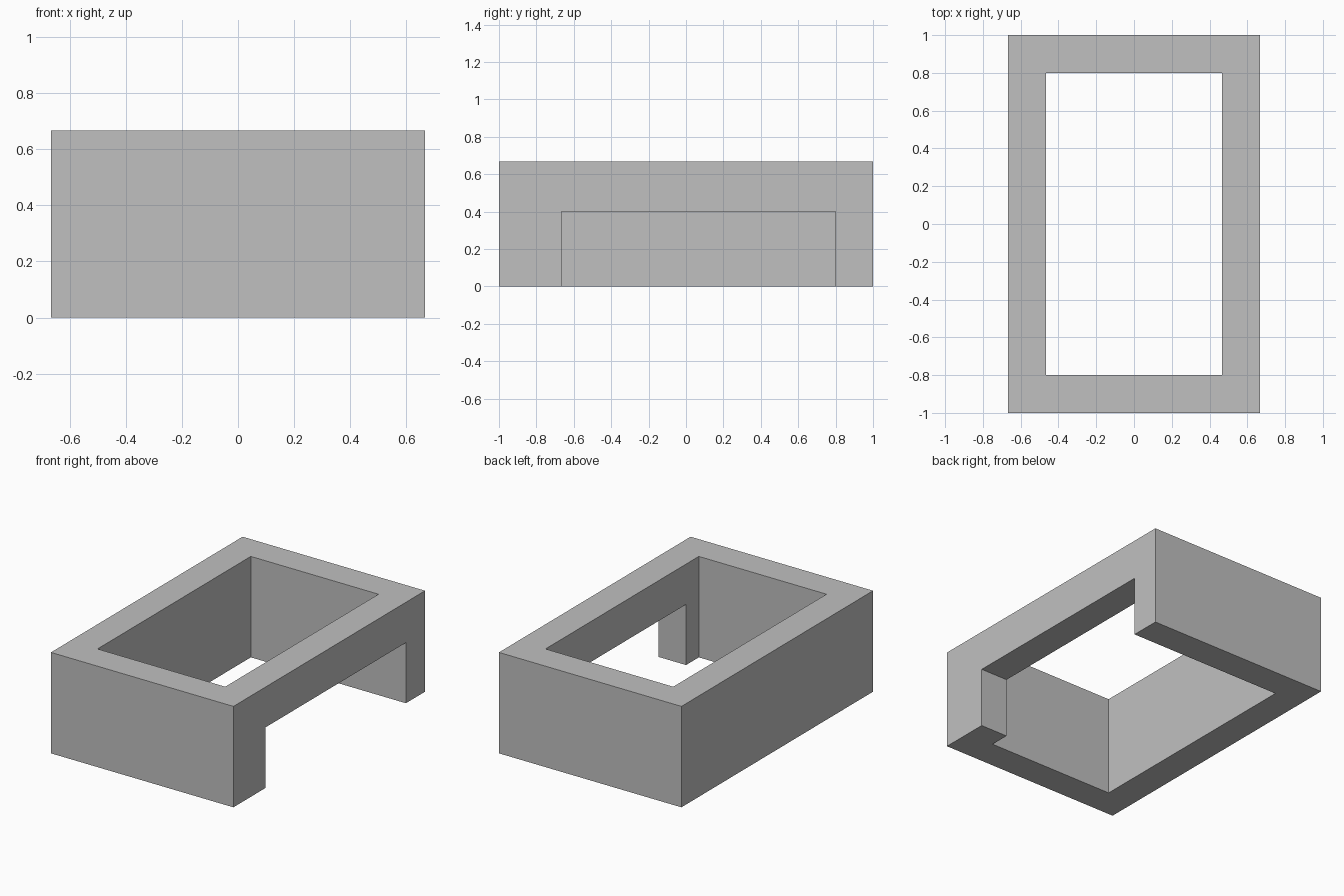
import bpy, bmesh
from mathutils import Vector

if "Cube" in bpy.data.objects:
    bpy.data.objects.remove(bpy.data.objects["Cube"])

W, L, H, T = 2 / 3, 1.0, 2 / 3, 0.2   # half width, half length, height, wall


def box(name, lo, hi):
    bm = bmesh.new()
    bmesh.ops.create_cube(bm, size=1)
    for v in bm.verts:
        v.co = Vector([hi[i] if v.co[i] > 0 else lo[i] for i in range(3)])
    bmesh.ops.recalc_face_normals(bm, faces=bm.faces)
    mesh = bpy.data.meshes.new(name)
    bm.to_mesh(mesh)
    bm.free()
    ob = bpy.data.objects.new(name, mesh)
    bpy.context.collection.objects.link(ob)
    return ob


def cut(target, cutter):
    mod = target.modifiers.new("cut", 'BOOLEAN')
    mod.operation = 'DIFFERENCE'
    mod.solver = 'EXACT'
    mod.object = cutter
    bpy.context.view_layer.objects.active = target
    bpy.ops.object.modifier_apply(modifier=mod.name)
    bpy.data.objects.remove(cutter)


# Outer block
frame = box("rectangular_frame", (-W, -L, 0), (W, L, H))
grey = bpy.data.materials.new("light grey")
grey.diffuse_color = (0.53, 0.53, 0.53, 1)
grey.use_nodes = True
grey.node_tree.nodes["Principled BSDF"].inputs["Base Color"].default_value = grey.diffuse_color
frame.data.materials.append(grey)

# Open centre, from top to bottom
cut(frame, box("centre_cutter", (T - W, T - L, -0.5), (W - T, L - T, 1.5)))

# Wide opening under the right wall
cut(frame, box("side_opening_cutter", (0.3, -2 / 3, -0.5), (1.0, L - T, 0.4)))
